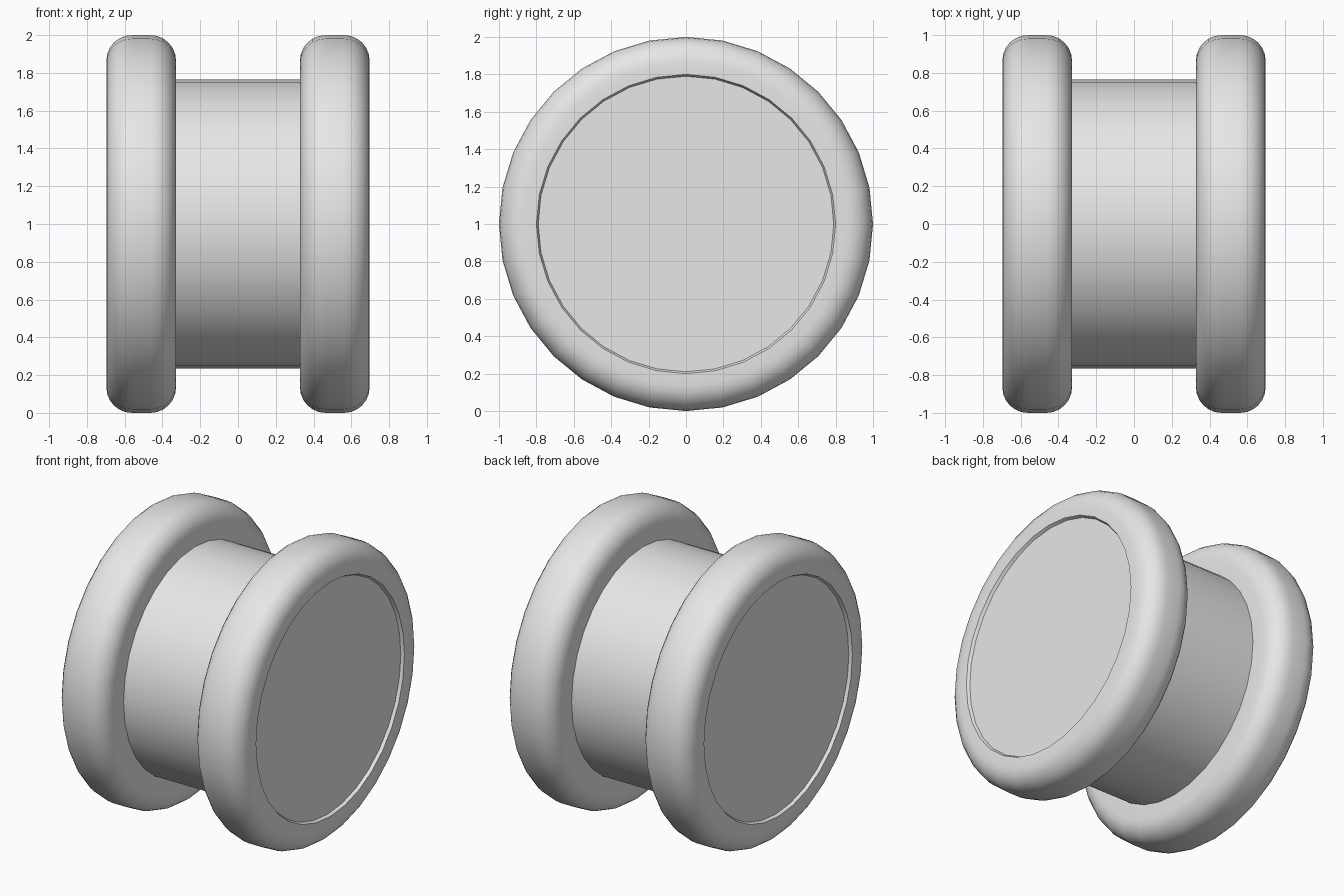
import bpy, bmesh, math

if "Cube" in bpy.data.objects:
    bpy.data.objects.remove(bpy.data.objects["Cube"])

SEG = 32
CENTER_Z = 1.0

grey = bpy.data.materials.new("plain_grey")
grey.diffuse_color = (0.8, 0.8, 0.8, 1)
grey.use_nodes = True
grey.node_tree.nodes["Principled BSDF"].inputs["Base Color"].default_value = grey.diffuse_color


def lathe(name, profile, sign=1):
    """Revolve (x, radius) points around the horizontal x axis."""
    bm = bmesh.new()
    rings = []
    for x, r in profile:
        if r == 0:
            rings.append([bm.verts.new((x * sign, 0, CENTER_Z))] * SEG)
        else:
            rings.append([bm.verts.new((x * sign,
                                        r * math.sin(2 * math.pi * i / SEG),
                                        CENTER_Z + r * math.cos(2 * math.pi * i / SEG)))
                          for i in range(SEG)])
    for a, b in zip(rings, rings[1:]):
        for i in range(SEG):
            j = (i + 1) % SEG
            quad = list(dict.fromkeys((a[i], a[j], b[j], b[i])))
            bm.faces.new(quad)
    bmesh.ops.recalc_face_normals(bm, faces=bm.faces)
    mesh = bpy.data.meshes.new(name)
    bm.to_mesh(mesh)
    bm.free()
    mesh.materials.append(grey)
    obj = bpy.data.objects.new(name, mesh)
    bpy.context.collection.objects.link(obj)
    bpy.ops.object.select_all(action='DESELECT')
    obj.select_set(True)
    bpy.context.view_layer.objects.active = obj
    bpy.ops.object.shade_smooth_by_angle(angle=math.radians(35))
    return obj


# Flange: rounded rim with a shallow recessed end face
X_IN, X_OUT, R, FILLET, STEPS = 0.328, 0.697, 1.0, 0.135, 6
flange = [(X_IN, 0), (X_IN, 0.76)]
for cx, start in ((X_IN + FILLET, math.pi), (X_OUT - FILLET, math.pi / 2)):
    for k in range(STEPS + 1):
        a = start - k / STEPS * math.pi / 2
        flange.append((cx + FILLET * math.cos(a), R - FILLET + FILLET * math.sin(a)))
flange += [(X_OUT, 0.80), (X_OUT - 0.02, 0.79), (X_OUT - 0.02, 0)]

lathe("right_flange", flange, 1)
lathe("left_flange", flange, -1)

# Core between the flanges
lathe("core", [(-0.34, 0), (-0.34, 0.766), (0.34, 0.766), (0.34, 0)])
